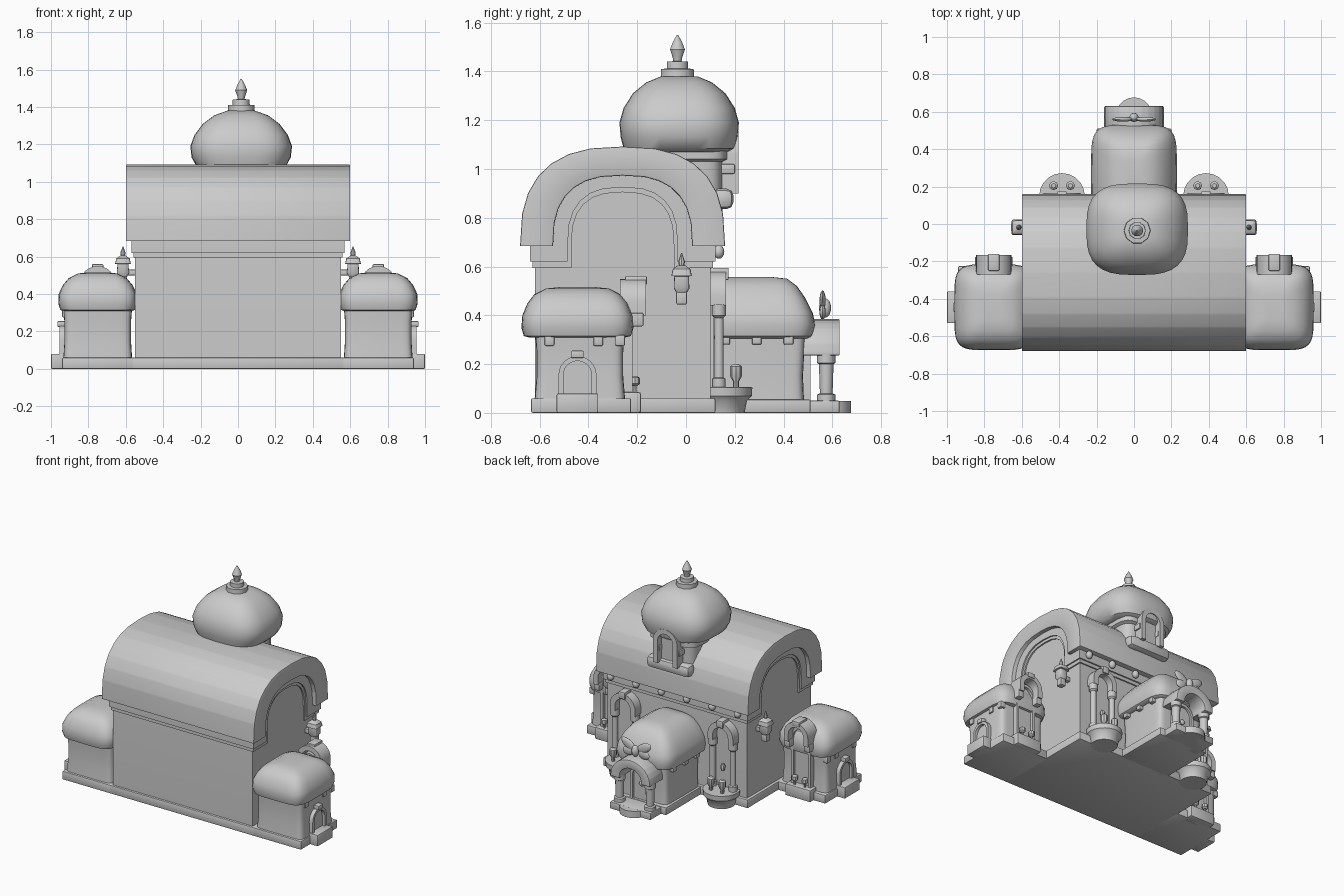
import bpy, bmesh, math
from mathutils import Matrix, Vector

if "Cube" in bpy.data.objects:
    bpy.data.objects.remove(bpy.data.objects["Cube"])

stone = bpy.data.materials.new("plain grey")
stone.diffuse_color = (0.6, 0.6, 0.6, 1)
stone.use_nodes = True
stone.node_tree.nodes["Principled BSDF"].inputs["Base Color"].default_value = stone.diffuse_color


def finish(name, bm, mat=None, bevel=0, angle=38):
    """Turn a bmesh into a smooth-shaded object."""
    if mat:
        bm.transform(mat)
    bmesh.ops.recalc_face_normals(bm, faces=bm.faces)
    if bevel:
        bmesh.ops.bevel(bm, geom=bm.edges[:], offset=bevel, segments=2, affect='EDGES', profile=0.5)
    me = bpy.data.meshes.new(name)
    bm.to_mesh(me)
    bm.free()
    ob = bpy.data.objects.new(name, me)
    me.materials.append(stone)
    bpy.context.collection.objects.link(ob)
    bpy.ops.object.select_all(action='DESELECT')
    ob.select_set(True)
    bpy.context.view_layer.objects.active = ob
    bpy.ops.object.shade_smooth_by_angle(angle=math.radians(angle))
    return ob


def skin(name, rings, mat=None, bevel=0, angle=38):
    """Join equal-length rings of points and cap both ends."""
    bm = bmesh.new()
    vs = [[bm.verts.new(p) for p in r] for r in rings]
    n = len(vs[0])
    for a, b in zip(vs, vs[1:]):
        for i in range(n):
            bm.faces.new((a[i], a[(i + 1) % n], b[(i + 1) % n], b[i]))
    bm.faces.new(vs[0])
    bm.faces.new(vs[-1])
    return finish(name, bm, mat, bevel, angle)


def box(name, x0, x1, y0, y1, z0, z1, bevel=0.006, mat=None):
    ring = [(x0, y0), (x1, y0), (x1, y1), (x0, y1)]
    return skin(name, [[(x, y, z) for x, y in ring] for z in (z0, z1)], mat, bevel)


def loft(name, cx, cy, layers, power=4, n=32, mat=None):
    """Stack rounded-square sections; layers are (z, half x, half y)."""
    def pt(i, a, b, z):
        t = 2 * math.pi * i / n
        c, s = math.cos(t), math.sin(t)
        return (cx + a * math.copysign(abs(c) ** (2 / power), c),
                cy + b * math.copysign(abs(s) ** (2 / power), s), z)
    return skin(name, [[pt(i, a, b, z) for i in range(n)] for z, a, b in layers], mat)


def lathe(name, cx, cy, prof, n=12, mat=None):
    """Round part; prof is (z, radius)."""
    return loft(name, cx, cy, [(z, r, r) for z, r in prof], 2, n, mat)


def arch_line(r, h, z0, zs, seg=12, power=2):
    """Points of an upright arch: legs from z0, springing at zs."""
    pts = [(-r, z0)]
    for i in range(seg + 1):
        t = math.pi * (1 - i / seg)
        c, s = math.cos(t), abs(math.sin(t))
        pts.append((r * math.copysign(abs(c) ** (2 / power), c), zs + h * s ** (2 / power)))
    return pts + [(r, z0)]


def arch(name, r, z0, zs, d0, d1, inner=0, h=None, hi=None, power=2, seg=12, mat=None, bevel=0):
    """Arch slab (or band, if inner is set) running from depth d0 to d1 along +y."""
    prof = arch_line(r, h or r, z0, zs, seg, power)
    if not inner:
        return skin(name, [[(x, d, z) for x, z in prof] for d in (d0, d1)], mat, bevel)
    inn = arch_line(inner, hi or inner, z0, zs, seg, power)
    bm = bmesh.new()
    rings = [[bm.verts.new(p) for p in ((a[0], d0, a[1]), (a[0], d1, a[1]), (b[0], d1, b[1]), (b[0], d0, b[1]))]
             for a, b in zip(prof, inn)]
    for a, b in zip(rings, rings[1:]):
        for i in range(4):
            bm.faces.new((a[i], a[(i + 1) % 4], b[(i + 1) % 4], b[i]))
    bm.faces.new(rings[0])
    bm.faces.new(rings[-1])
    return finish(name, bm, mat, bevel)


def ball(name, loc, scale, rot=None):
    bm = bmesh.new()
    bmesh.ops.create_uvsphere(bm, u_segments=12, v_segments=8, radius=1)
    m = Matrix.Translation(loc) @ (rot or Matrix()) @ Matrix.Diagonal((*scale, 1))
    return finish(name, bm, m)


def place(x, y, deg=0):
    return Matrix.Translation((x, y, 0)) @ Matrix.Rotation(math.radians(deg), 4, 'Z')


def potted_plant(x, y, z):
    lathe("plant_stem", x, y, [(z, .008), (z + .045, .007)], 6)
    lathe("plant_bloom", x, y, [(z + .04, .01), (z + .05, .022), (z + .075, .02), (z + .08, .008)], 8)


# main hall, with the vaulted gable carried along x
hall = place(0, -.26, -90)
box("hall_base", -.57, .57, -.635, .12, 0, .06)
arch("hall_walls", .36, .03, .69, -.55, .55, h=.33, power=2.6, mat=hall)
arch("hall_cornice", .38, .62, .69, -.57, .57, .225, .36, .235, 2.6, mat=hall)
arch("hall_lower_trim", .37, .595, .69, -.56, .56, .21, .35, .215, 2.6, mat=hall)
arch("hall_roof", .42, .685, .69, -.6, .6, .285, .402, .283, 2.6, 14, hall, .006)
for i in range(6):
    for y in (.135,):
        ball("eave_bead", (-.5 + .2 * i, y, .66), (.024, .022, .028))

# tower and dome
loft("tower_drum", .015, -.03, [(.8, .17, .18), (1.03, .17, .18), (1.04, .19, .2), (1.09, .19, .2)], 5)
loft("tower_dome", .017, -.028, [(1.07, .205, .205), (1.085, .24, .228), (1.13, .265, .24), (1.19, .272, .245),
     (1.25, .25, .228), (1.31, .205, .19), (1.355, .145, .135), (1.38, .075, .075)], 3)
lathe("finial", .017, -.035, [(1.37, .072), (1.41, .07), (1.412, .046), (1.44, .045), (1.442, .018), (1.455, .02),
      (1.49, .032), (1.52, .02), (1.55, .003)], 10)
arch("tower_window_frame", .095, .9, 1.06, .1, .215, .06, mat=place(.015, 0))
arch("tower_window", .065, .9, 1.06, .1, .17, mat=place(.015, 0))
for s in (-1, 1):
    box("tower_window_impost", .015 + s * .08 - .025, .015 + s * .08 + .025, .12, .2, .98, 1.02)
box("tower_balcony", -.155, .185, .1, .195, .835, .92, .03)

for s in (-1, 1):
    # side wings
    cx = s * .75
    box("wing_base", cx - .19, cx + .19, -.635, -.225, 0, .06)
    loft("wing_walls", cx, -.435, [(.04, .185, .187), (.15, .178, .178), (.25, .178, .178), (.34, .185, .185)], 10)
    loft("wing_roof", cx, -.445, [(.31, .185, .2), (.315, .2, .22), (.35, .211, .23), (.40, .209, .226),
         (.45, .185, .205), (.485, .155, .178), (.51, .105, .13), (.516, .05, .07)], 5)
    for d in (-.12, .08, .17):
        box("wing_bracket", s * .92 - .02, s * .92 + .02, -.44 + d - .02, -.44 + d + .02, .275, .32)

    # wing side door
    door = place(s * .92, -.445, -90 * s)
    arch("side_door_frame", .078, .07, .155, 0, .035, .058, mat=door)
    arch("side_door", .06, .07, .155, -.02, .015, mat=door)
    box("side_door_keystone", -.025, .025, 0, .045, .225, .255, .004, door)
    box("side_door_step", -.085, .085, 0, .08, 0, .08, .006, door)

    # wing back window with flower box
    win = place(cx, -.27)
    arch("wing_window_hood", .095, .40, .455, 0, .105, .06, mat=win)
    arch("wing_window_frame", .078, .08, .42, 0, .05, .058, mat=win)
    arch("wing_window", .06, .08, .42, 0, .03, mat=win)
    box("wing_window_keystone", -.03, .03, .02, .11, .525, .56, .005, win)
    for d in (-1, 1):
        box("hood_foot", d * .078 - .022, d * .078 + .022, 0, .095, .355, .41, .005, win)
        potted_plant(cx + d * .04, -.21, .07)
    box("wing_flower_box", -.1, .1, 0, .085, 0, .085, .008, win)

    # hall back niche with basin
    nx = s * .385
    lathe("basin", nx, .15, [(0, .09), (.05, .1), (.07, .12), (.105, .122), (.106, .1)], 20)
    niche = place(nx, .1)
    arch("niche_arch", .1, .44, .48, 0, .065, .06, mat=niche)
    arch("niche_panel", .07, .06, .48, -.02, .015, mat=niche)
    box("niche_keystone", -.025, .025, 0, .075, .545, .595, .005, niche)
    lathe("spout", nx, .135, [(.23, .012), (.26, .018), (.275, .01)], 8)
    for d in (-1, 1):
        lathe("niche_column", nx + d * .08, .135, [(.09, .028), (.14, .028), (.145, .02), (.39, .02), (.4, .03),
              (.445, .03)], 10)
        lathe("flower_pot", nx + d * .045, .205, [(.1, .012), (.13, .013), (.15, .024), (.19, .024), (.2, .012)], 8)

    # lantern on gable
    lx, ly = s * .615, -.018
    box("lantern_bracket", min(s * .54, lx), max(s * .54, lx), ly - .015, ly + .015, .5, .53, .004)
    box("lantern_drop", lx - .022, lx + .022, ly - .022, ly + .022, .445, .5, .005)
    loft("lantern_body", lx, ly, [(.49, .02, .02), (.51, .032, .032), (.56, .03, .03), (.562, .042, .042),
         (.59, .036, .036), (.605, .015, .015)], 6, 16)
    lathe("lantern_tip", lx, ly, [(.6, .01), (.62, .014), (.655, .002)], 8)

# rear wing
box("rear_base", -.2, .2, .05, .51, 0, .055)
loft("rear_walls", 0, .29, [(.03, .185, .195), (.15, .18, .19), (.34, .185, .2)], 10)
loft("rear_roof", 0, .265, [(.305, .205, .24), (.315, .22, .255), (.36, .23, .265), (.41, .222, .255),
     (.47, .19, .225), (.52, .15, .19), (.55, .1, .15), (.558, .05, .08)], 5)
for s in (-1, 1):
    for y in (.16, .29, .42):
        box("rear_bracket", s * .19 - .02, s * .19 + .02, y - .02, y + .02, .28, .32)

# rear porch
box("porch_floor", -.16, .16, .45, .63, 0, .05)
lathe("porch_step", 0, .58, [(0, .097), (.048, .097)], 20)
arch("porch_hood", .155, .235, .25, .48, .63, .085, h=.135, hi=.075, bevel=.005)
arch("porch_door_frame", .085, .05, .22, .45, .51, .065)
arch("porch_door", .068, .05, .22, .45, .495)
ball("door_ring", (0, .5, .17), (.018, .01, .018))
for s in (-1, 1):
    lathe("porch_column", s * .12, .575, [(.045, .038), (.075, .038), (.08, .026), (.2, .03), (.205, .038), (.24, .038)])
    # bow ornament above the hood
    for tilt, z, ln in ((30, .46, .065), (-12, .415, .045)):
        rot = Matrix.Rotation(math.radians(-s * tilt), 4, 'Y')
        ball("bow_petal", (s * .06, .56, z), (ln, .013, .032), rot)
ball("bow_knot", (0, .57, .43), (.025, .025, .04))
